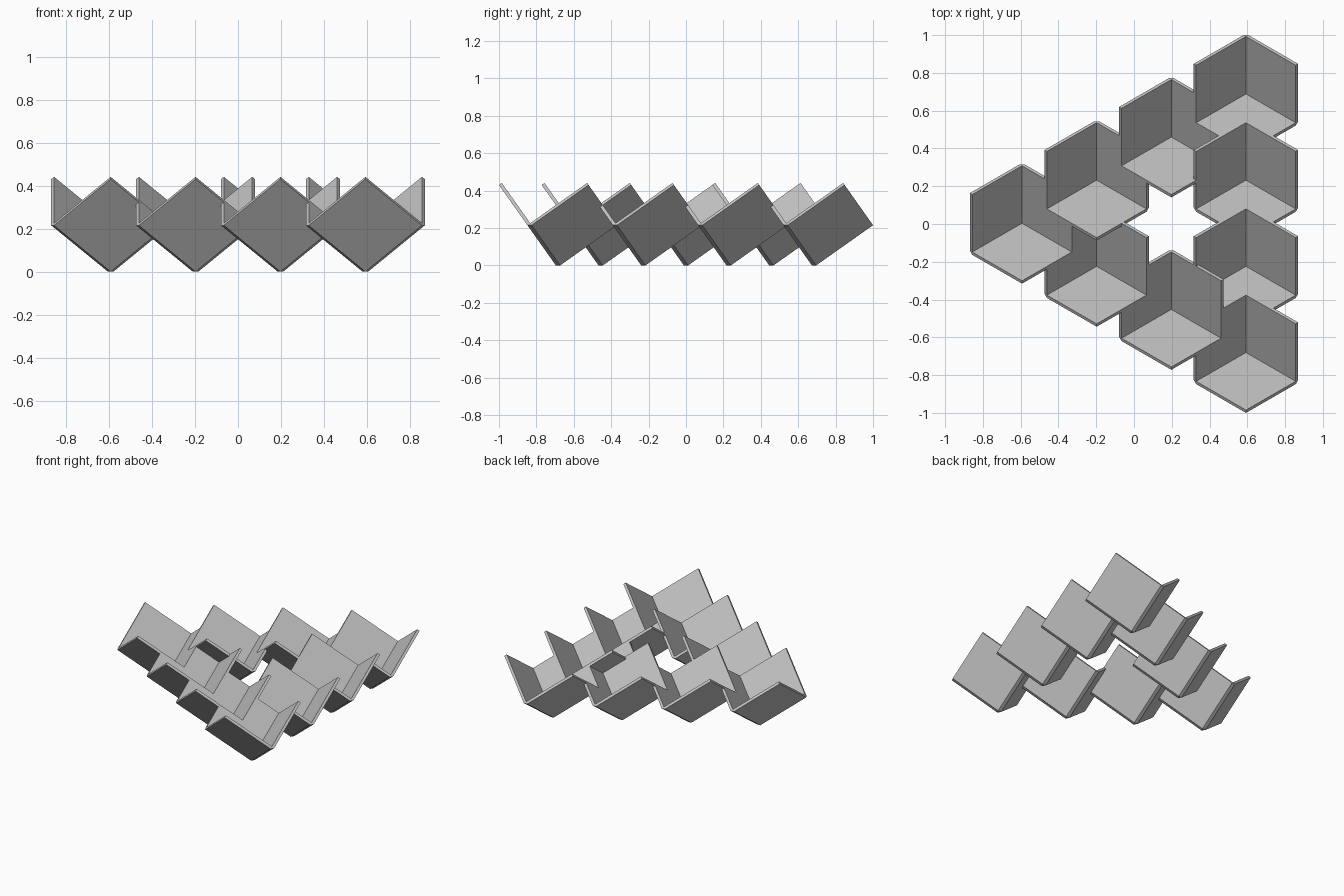
import bpy
import bmesh
import math
from mathutils import Matrix, Vector

if "Cube" in bpy.data.objects:
    bpy.data.objects.remove(bpy.data.objects["Cube"], do_unlink=True)

# Proportions: plan radius of a cell, edge length, wall thickness, spacing
RADIUS = 0.3042
EDGE = RADIUS * math.sqrt(1.5)
WALL = EDGE / 20
STEP = RADIUS * 1.5

# One flat grey
grey = bpy.data.materials.new("plain grey")
grey.use_nodes = True
colour = (0.55, 0.55, 0.55, 1)
grey.diffuse_color = colour
grey.node_tree.nodes["Principled BSDF"].inputs["Base Color"].default_value = colour

# Three perpendicular directions rising evenly from the bottom corner
axes = []
for k in range(3):
    turn = math.radians(90 + 120 * k)
    flat = math.sqrt(2 / 3)
    axes.append(Vector((flat * math.cos(turn), flat * math.sin(turn), 1 / math.sqrt(3))))


def corner_mesh():
    """Open cube corner with chamfered outer edges and one notched wall."""
    bm = bmesh.new()

    def face(*points):
        bm.faces.new([bm.verts.new(p) for p in points])

    e, h = EDGE, EDGE / 2
    square = [(0, 0), (e, 0), (e, e), (0, e)]
    notched = [(0, 0), (e, 0), (e, h), (h, h), (h, e), (0, e)]
    for k in range(3):
        u, v = axes[(k + 1) % 3], axes[(k + 2) % 3]
        out = -WALL * axes[k]
        # Wall: inner face, outer face and free rim
        inner = [p * u + q * v for p, q in (notched if k == 0 else square)]
        outer = [p + out for p in inner]
        face(*inner)
        face(*reversed(outer))
        for i in range(1, len(inner) - 1):
            face(inner[i], outer[i], outer[i + 1], inner[i + 1])
        # Chamfer along the joint between the other two walls
        end = EDGE * axes[k]
        face(-WALL * u, end - WALL * u, end - WALL * v, -WALL * v)
        face(end, end - WALL * v, end - WALL * u)
    # Small foot under the corner
    face(*[-WALL * a for a in axes])
    bmesh.ops.remove_doubles(bm, verts=bm.verts, dist=0.0001)
    bmesh.ops.recalc_face_normals(bm, faces=bm.faces)
    mesh = bpy.data.meshes.new("cube_corner")
    bm.to_mesh(mesh)
    bm.free()
    mesh.materials.append(grey)
    return mesh


# Three cells per side, each side turned a third about the triangle's middle
cell = corner_mesh()
half = math.sqrt(3) / 2
middle = Matrix.Translation((half * STEP / 2, 0.204 * WALL, WALL / math.sqrt(3)))
for side, name in enumerate(("left_side", "front_side", "back_side")):
    spin = Matrix.Rotation(math.radians(-120 * side), 4, "Z")
    for i in range(3):
        place = Matrix.Translation((half * STEP, (1.5 - i) * STEP, 0))
        obj = bpy.data.objects.new(f"{name}_cube_corner_{i + 1}", cell)
        bpy.context.collection.objects.link(obj)
        obj.matrix_world = middle @ spin @ place
